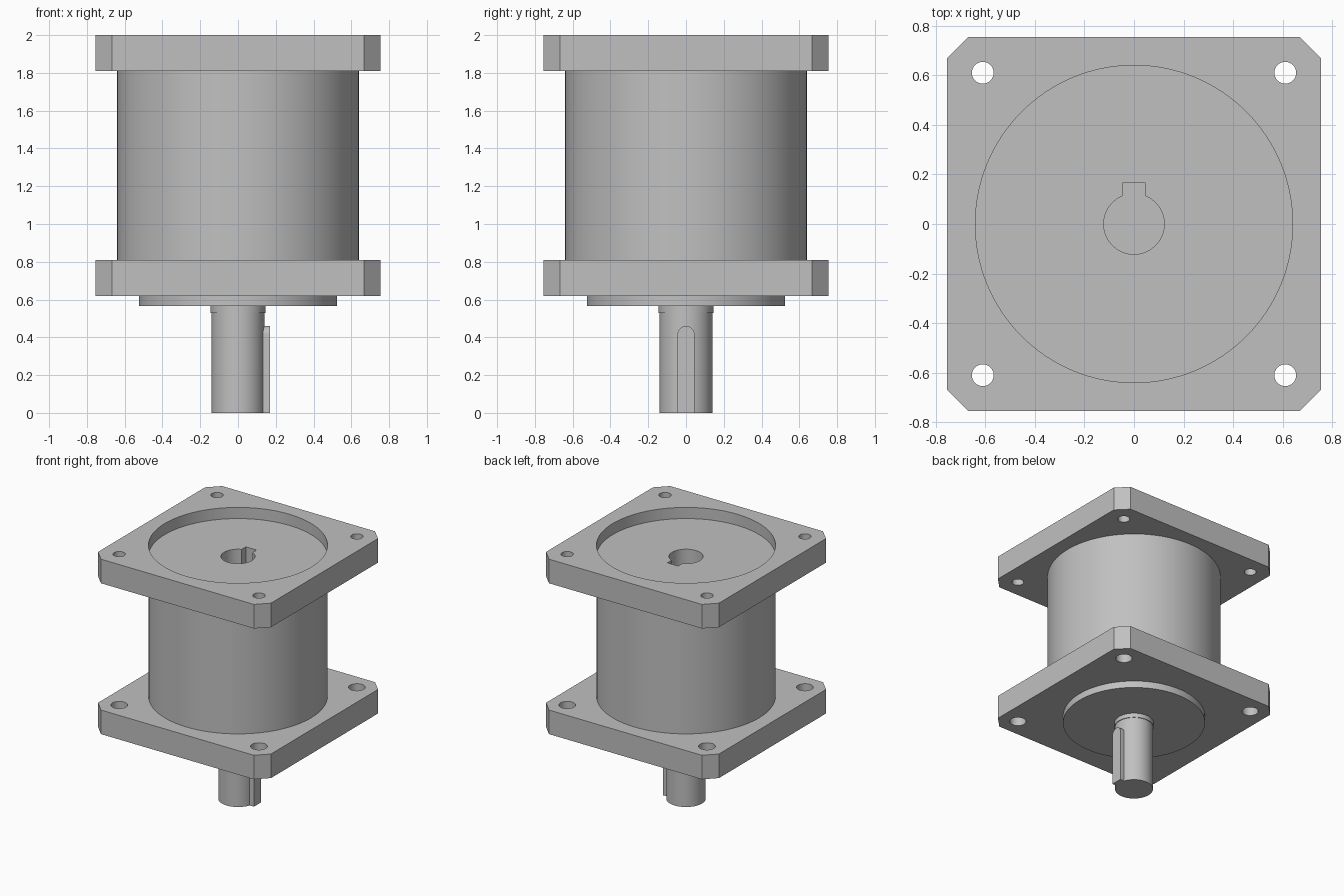
import bpy, bmesh, math

cube = bpy.data.objects.get("Cube")
if cube:
    bpy.data.objects.remove(cube, do_unlink=True)

grey = bpy.data.materials.new("machined grey")
grey.use_nodes = True
colour = (0.53, 0.53, 0.53, 1)
grey.diffuse_color = colour
grey.node_tree.nodes["Principled BSDF"].inputs["Base Color"].default_value = colour


def circle(r, n=96, cx=0, cy=0):
    return [(cx + r * math.cos(2 * math.pi * i / n), cy + r * math.sin(2 * math.pi * i / n)) for i in range(n)]


def prism(name, outline, low, high, side=False):
    """Extrude an outline along z, or a (y, z) outline along x when side is set."""
    bm = bmesh.new()
    verts = [bm.verts.new((low, a, b) if side else (a, b, low)) for a, b in outline]
    face = bm.faces.new(verts)
    new = bmesh.ops.extrude_face_region(bm, geom=[face])["geom"]
    move = (high - low, 0, 0) if side else (0, 0, high - low)
    bmesh.ops.translate(bm, vec=move, verts=[v for v in new if isinstance(v, bmesh.types.BMVert)])
    bmesh.ops.recalc_face_normals(bm, faces=bm.faces)
    mesh = bpy.data.meshes.new(name)
    bm.to_mesh(mesh)
    bm.free()
    mesh.materials.append(grey)
    obj = bpy.data.objects.new(name, mesh)
    bpy.context.collection.objects.link(obj)
    return obj


def activate(obj):
    bpy.ops.object.select_all(action="DESELECT")
    obj.select_set(True)
    bpy.context.view_layer.objects.active = obj


def cut(obj, cutters):
    activate(obj)
    for cutter in cutters:
        mod = obj.modifiers.new("cut", "BOOLEAN")
        mod.operation = "DIFFERENCE"
        mod.solver = "EXACT"
        mod.object = cutter
        bpy.ops.object.modifier_apply(modifier=mod.name)


def bolt_holes(r, low, high):
    return [prism("hole_cutter", circle(r, 48, x, y), low, high) for x in (-0.61, 0.61) for y in (-0.61, 0.61)]


# Square flanges with chamfered corners
H, C = 0.755, 0.667
octagon = [(H, -C), (H, C), (C, H), (-C, H), (-H, C), (-H, -C), (-C, -H), (C, -H)]
lower_flange = prism("lower_flange", octagon, 0.62, 0.81)
upper_flange = prism("upper_flange", octagon, 1.81, 2.0)
housing = prism("housing", circle(0.64, 128), 0.81, 1.81)

# Stepped output end
pilot = prism("pilot_boss", circle(0.525, 128), 0.565, 0.62)
collar = prism("shaft_collar", circle(0.145), 0.53, 0.565)
shaft = prism("output_shaft", circle(0.14), 0, 0.53)

# Shaft key with a rounded upper end
W = 0.045
arch = [(W * math.cos(math.pi * i / 24), 0.415 + W * math.sin(math.pi * i / 24)) for i in range(25)]
key = prism("shaft_key", [(-W, 0), (W, 0)] + arch, 0.1, 0.17, side=True)

# Bolt holes, recess and keyed input bore
recess = prism("recess_cutter", circle(0.64, 128), 1.912, 2.1)
bore = prism("bore_cutter", circle(0.122), 1.2, 2.1)
keyway = prism("keyway_cutter", [(-0.047, 0), (0.047, 0), (0.047, 0.165), (-0.047, 0.165)], 1.2, 2.1)
upper_holes = bolt_holes(0.044, 1.7, 2.1)
lower_holes = bolt_holes(0.06, 0.5, 0.9)
cut(lower_flange, lower_holes)
cut(upper_flange, upper_holes + [recess, bore, keyway])
cut(housing, [bore, keyway])
for cutter in upper_holes + lower_holes + [recess, bore, keyway]:
    bpy.data.objects.remove(cutter, do_unlink=True)

# Smooth round walls, sharp edges kept
for obj in (lower_flange, upper_flange, housing, pilot, collar, shaft, key):
    activate(obj)
    bpy.ops.object.shade_smooth_by_angle(angle=math.radians(30))
